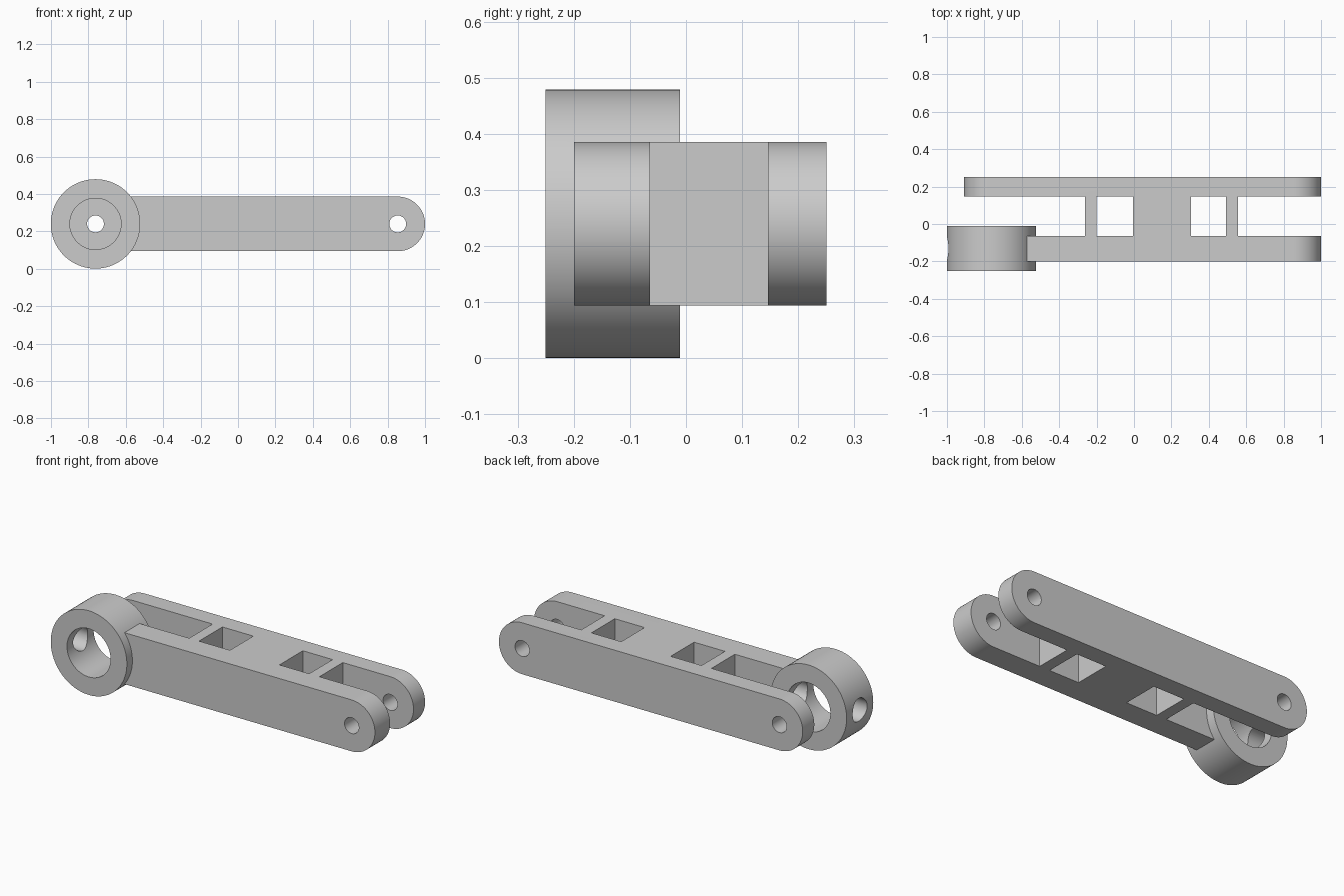
import bpy, bmesh, math
from mathutils import Matrix

if "Cube" in bpy.data.objects:
    bpy.data.objects.remove(bpy.data.objects["Cube"], do_unlink=True)

# Main dimensions
MID_Z = 0.24
PIVOT_X, EYE_X = 0.854, -0.762
FRONT, BACK = -0.2, 0.25          # outer faces of the two plates
GAP_FRONT, GAP_BACK = -0.064, 0.146
EYE_FRONT, EYE_BACK = -0.25, -0.011
ROUND, EYE_R = 0.146, 0.239

grey = bpy.data.materials.new("plain grey")
grey.use_nodes = True
colour = (0.6, 0.6, 0.6, 1)
grey.diffuse_color = colour
grey.node_tree.nodes["Principled BSDF"].inputs["Base Color"].default_value = colour


def finish(name, bm):
    bmesh.ops.recalc_face_normals(bm, faces=bm.faces)
    mesh = bpy.data.meshes.new(name)
    bm.to_mesh(mesh)
    bm.free()
    mesh.materials.append(grey)
    ob = bpy.data.objects.new(name, mesh)
    bpy.context.collection.objects.link(ob)
    return ob


def slot(name, x0, x1, radius, y0, y1, steps=40):
    """Round-ended bar seen from the front, extruded along y."""
    bm = bmesh.new()
    verts = []
    for cx, start in ((x1, -math.pi / 2), (x0, math.pi / 2)):
        for i in range(steps + 1):
            a = start + math.pi * i / steps
            verts.append(bm.verts.new((cx + radius * math.cos(a), y0,
                                       MID_Z + radius * math.sin(a))))
    face = bm.faces.new(verts)
    ext = bmesh.ops.extrude_face_region(bm, geom=[face])
    moved = [v for v in ext["geom"] if isinstance(v, bmesh.types.BMVert)]
    bmesh.ops.translate(bm, verts=moved, vec=(0, y1 - y0, 0))
    return finish(name, bm)


def cylinder(name, centre, radius, length, axis, segments=80):
    bm = bmesh.new()
    turn = Matrix.Rotation(math.pi / 2, 4, "X" if axis == "Y" else "Y")
    bmesh.ops.create_cone(bm, cap_ends=True, segments=segments, radius1=radius,
                          radius2=radius, depth=length,
                          matrix=Matrix.Translation(centre) @ turn)
    return finish(name, bm)


def box(name, x0, x1, y0, y1, z0, z1):
    bm = bmesh.new()
    place = Matrix.Translation(((x0 + x1) / 2, (y0 + y1) / 2, (z0 + z1) / 2))
    size = Matrix.Diagonal((x1 - x0, y1 - y0, z1 - z0, 1))
    bmesh.ops.create_cube(bm, size=1, matrix=place @ size)
    return finish(name, bm)


def combine(target, tool, operation):
    mod = target.modifiers.new(operation.lower(), "BOOLEAN")
    mod.operation = operation
    mod.solver = "EXACT"
    mod.object = tool
    bpy.context.view_layer.objects.active = target
    bpy.ops.object.modifier_apply(modifier=mod.name)
    bpy.data.objects.remove(tool, do_unlink=True)


# Link arm: one round-ended bar, opened up into two plates joined by webs
arm = slot("link_arm", EYE_X, PIVOT_X, ROUND, FRONT, BACK)
for x0, x1 in ((-1.2, -0.262), (-0.2, -0.006), (0.305, 0.492), (0.556, 1.2)):
    combine(arm, box("window_cutter", x0, x1, GAP_FRONT, GAP_BACK, -0.2, 0.7),
            "DIFFERENCE")

# Eye ring joined to the front plate
eye_y = (EYE_FRONT + EYE_BACK) / 2
combine(arm, cylinder("eye_ring", (EYE_X, eye_y, MID_Z), EYE_R,
                      EYE_BACK - EYE_FRONT, "Y"), "UNION")

# Eye bore, stopping in the gap before the back plate
combine(arm, cylinder("bore_cutter", (EYE_X, -0.2, MID_Z), 0.137, 0.5, "Y"),
        "DIFFERENCE")

# Pin holes through the plates
for x in (EYE_X, PIVOT_X):
    combine(arm, cylinder("pin_cutter", (x, 0, MID_Z), 0.045, 1, "Y", 48),
            "DIFFERENCE")

# Cross hole from the outer end of the eye into the arm
cross_start, cross_end = -1.1, -0.53
combine(arm, cylinder("cross_cutter", ((cross_start + cross_end) / 2, eye_y, MID_Z),
                      0.065, cross_end - cross_start, "X", 48), "DIFFERENCE")

# Merge leftover flat seams, then smooth the round faces
bm = bmesh.new()
bm.from_mesh(arm.data)
bmesh.ops.remove_doubles(bm, verts=bm.verts, dist=0.0001)
bmesh.ops.dissolve_limit(bm, angle_limit=math.radians(0.5), verts=bm.verts,
                         edges=bm.edges)
bm.to_mesh(arm.data)
bm.free()
bpy.ops.object.select_all(action="DESELECT")
arm.select_set(True)
bpy.context.view_layer.objects.active = arm
bpy.ops.object.shade_smooth_by_angle(angle=math.radians(30))
